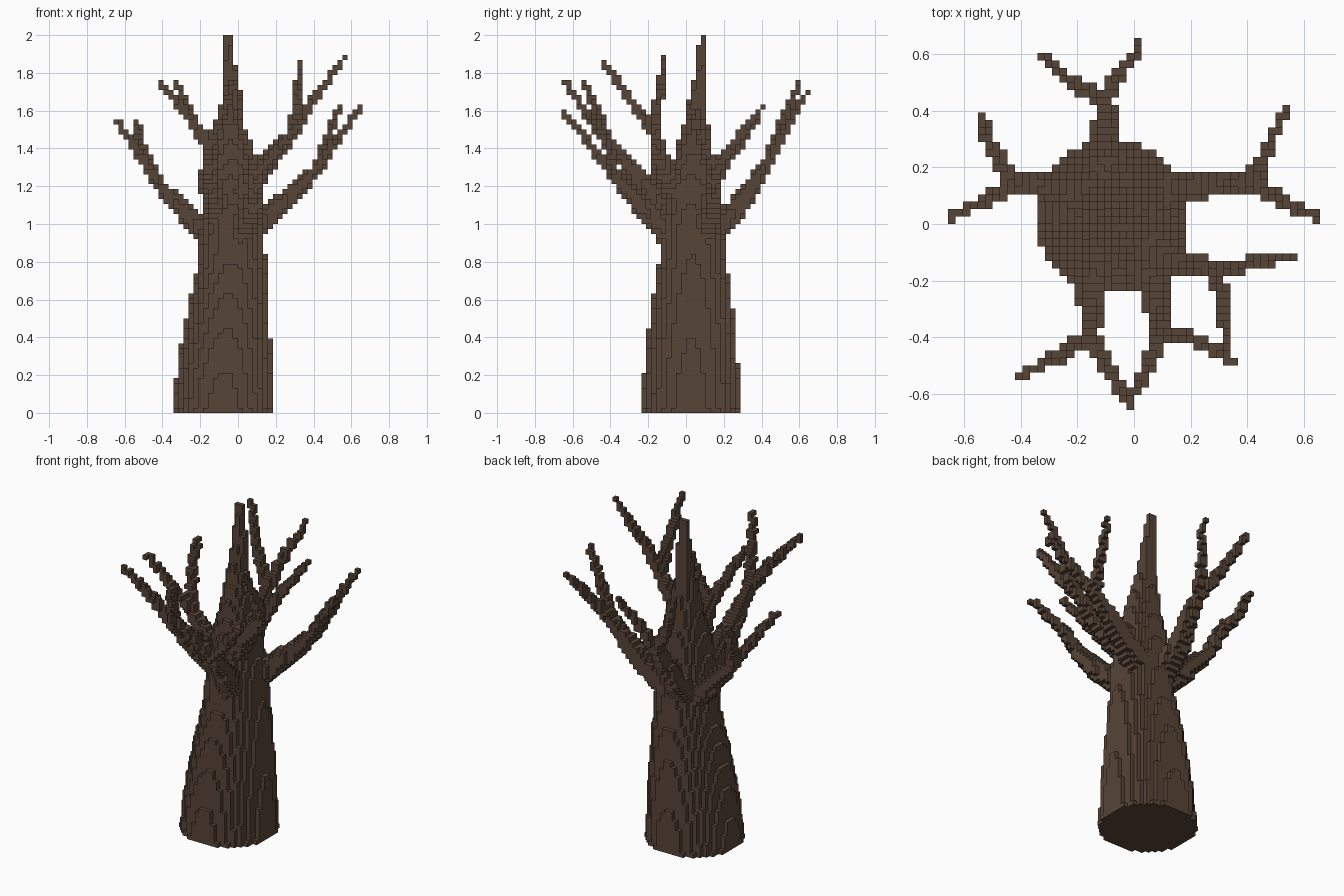
import bpy, bmesh, math
from mathutils import Vector

if "Cube" in bpy.data.objects:
    bpy.data.objects.remove(bpy.data.objects["Cube"])

S = 2 / 76  # voxel size

bark = bpy.data.materials.new("bark")
bark.diffuse_color = (0.095, 0.058, 0.038, 1)
bark.use_nodes = True
bark.node_tree.nodes["Principled BSDF"].inputs["Base Color"].default_value = bark.diffuse_color


def cell(p):
    return tuple(math.floor(c / S) for c in p)


def centre(c):
    return Vector([(v + 0.5) * S for v in c])


# Trunk: round layers along a leaning, tapering spine (z, x, y, radius)
def trunk_cells():
    spine = [(0, -.079, .026, .268), (.18, -.075, .028, .256), (.36, -.066, .03, .239),
             (.6, -.05, .035, .210), (.8, -.032, .035, .179), (1.0, -.03, .03, .164),
             (1.2, -.03, .03, .137), (1.4, -.03, .04, .09), (1.6, -.04, .058, .055),
             (1.8, -.043, .08, .035), (2.0, -.046, .095, .02)]
    out = set()
    for k in range(76):
        z = (k + 0.5) * S
        for a, b in zip(spine, spine[1:]):
            if a[0] <= z <= b[0]:
                t = (z - a[0]) / (b[0] - a[0])
                x, y, r = [a[i] + (b[i] - a[i]) * t for i in (1, 2, 3)]
        out.add(cell((x, y, z)))
        for i in range(-16, 16):
            for j in range(-16, 16):
                if math.hypot((i + .5) * S - x, (j + .5) * S - y) < r:
                    out.add((i, j, k))
    return out


# Limb: tapering tube swept along a path of points
def limb_cells(points, r0, r1):
    pts = [Vector(p) for p in points]
    total = sum((b - a).length for a, b in zip(pts, pts[1:]))
    out, run = set(), 0
    for a, b in zip(pts, pts[1:]):
        length = (b - a).length
        n = max(2, int(length / (S * .4)))
        for s in range(n + 1):
            p = a.lerp(b, s / n)
            r = r0 + (r1 - r0) * (run + length * s / n) / total
            base = cell(p)
            out.add(base)
            m = int(r / S) + 1
            for i in range(-m, m + 1):
                for j in range(-m, m + 1):
                    for k in range(-m, m + 1):
                        c = (base[0] + i, base[1] + j, base[2] + k)
                        if (centre(c) - p).length < r:
                            out.add(c)
        run += length
    return out


# Each branch: stem path up to the fork, then two twig paths
branches = {
    "left_branch": ([(-.08, .06, .88), (-.22, .12, 1.0), (-.42, .15, 1.21)],
                    [(-.47, .22, 1.34), (-.525, .3, 1.44), (-.53, .37, 1.55)],
                    [(-.52, .09, 1.37), (-.645, .025, 1.55)]),
    "right_branch": ([(.03, .1, .94), (.16, .13, 1.04), (.3, .147, 1.17), (.42, .15, 1.29)],
                     [(.46, .24, 1.41), (.53, .4, 1.61)],
                     [(.5, .1, 1.41), (.645, .02, 1.61)]),
    "back_branch": ([(-.08, .1, .92), (-.1, .27, 1.08), (-.1, .44, 1.34)],
                    [(-.22, .5, 1.51), (-.325, .6, 1.74)],
                    [(-.06, .53, 1.5), (.025, .635, 1.69)]),
    "front_left_branch": ([(-.1, -.04, 1.05), (-.145, -.2, 1.2), (-.158, -.4, 1.41)],
                          [(-.25, -.46, 1.56), (-.41, -.54, 1.75)],
                          [(-.1, -.5, 1.54), (-.015, -.635, 1.75)]),
    "front_right_branch": ([(0, -.05, .92), (.07, -.22, 1.07), (.1, -.38, 1.26)],
                           [(.2, -.4, 1.38), (.345, -.48, 1.55)],
                           [(.05, -.5, 1.41), (-.015, -.635, 1.58)]),
    "high_right_branch": ([(.02, -.05, 1.17), (.14, -.135, 1.31), (.29, -.165, 1.48)],
                          [(.4, -.145, 1.66), (.555, -.115, 1.87)],
                          [(.31, -.25, 1.59), (.32, -.33, 1.71), (.335, -.43, 1.85)]),
}

parts = {"trunk": trunk_cells()}
used = set(parts["trunk"])
for name, (stem, twig_a, twig_b) in branches.items():
    cells = limb_cells(stem, .078, .033)
    for twig in (twig_a, twig_b):
        cells |= limb_cells([stem[-1]] + twig, .034, .017)
    parts[name] = cells - used
    used |= cells

# Build only the exposed voxel faces of each part
for name, cells in parts.items():
    bm = bmesh.new()
    verts = {}

    def vert(g):
        if g not in verts:
            verts[g] = bm.verts.new(Vector(g) * S)
        return verts[g]

    for c in sorted(cells):
        for axis in range(3):
            for side in (0, 1):
                n = list(c)
                n[axis] += 1 if side else -1
                if tuple(n) in used:
                    continue
                u, w = (axis + 1) % 3, (axis + 2) % 3
                loop = []
                for du, dw in ((0, 0), (1, 0), (1, 1), (0, 1)):
                    g = list(c)
                    g[axis] += side
                    g[u] += du
                    g[w] += dw
                    loop.append(vert(tuple(g)))
                bm.faces.new(loop if side else loop[::-1])
    mesh = bpy.data.meshes.new(name)
    bm.to_mesh(mesh)
    bm.free()
    mesh.materials.append(bark)
    bpy.context.collection.objects.link(bpy.data.objects.new(name, mesh))
